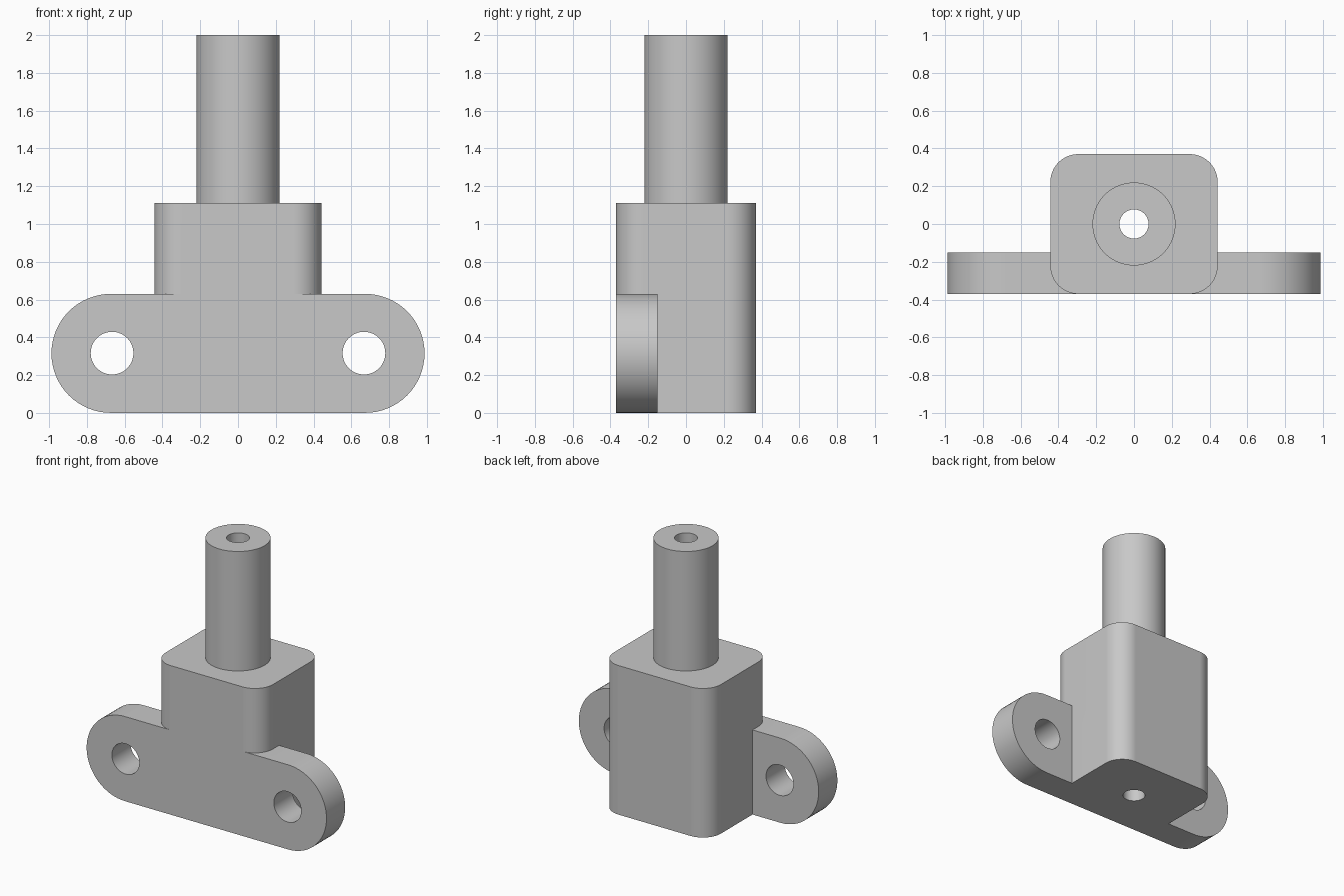
import bpy, bmesh
from math import sin, cos, pi
from mathutils import Vector

cube = bpy.data.objects.get("Cube")
if cube:
    bpy.data.objects.remove(cube, do_unlink=True)

# One plain grey for the whole casting
grey = bpy.data.materials.new("plain grey")
grey.use_nodes = True
color = (0.58, 0.58, 0.58, 1)
grey.diffuse_color = color
grey.node_tree.nodes["Principled BSDF"].inputs["Base Color"].default_value = color


def rounded_outline(half_w, half_h, radius, steps=16):
    """Rounded rectangle; becomes a slot or a circle as the radius grows."""
    points = []
    for corner, (sx, sy) in enumerate([(1, 1), (-1, 1), (-1, -1), (1, -1)]):
        for i in range(steps + 1):
            a = (corner + i / steps) * pi / 2
            p = Vector((sx * (half_w - radius) + radius * cos(a),
                        sy * (half_h - radius) + radius * sin(a)))
            if all((p - q).length > 1e-4 for q in points):
                points.append(p)
    return points


def prism(name, outline, axis, low, high, center=(0, 0)):
    """Extrude an outline along the y or z axis."""
    bm = bmesh.new()
    verts = []
    for p in outline:
        u, v = p.x + center[0], p.y + center[1]
        verts.append(bm.verts.new((u, v, low) if axis == "z" else (u, low, v)))
    face = bm.faces.new(verts)
    moved = bmesh.ops.extrude_face_region(bm, geom=[face])["geom"]
    step = Vector((0, 0, high - low)) if axis == "z" else Vector((0, high - low, 0))
    bmesh.ops.translate(bm, vec=step,
                        verts=[g for g in moved if isinstance(g, bmesh.types.BMVert)])
    bmesh.ops.recalc_face_normals(bm, faces=bm.faces)
    mesh = bpy.data.meshes.new(name)
    bm.to_mesh(mesh)
    bm.free()
    mesh.materials.append(grey)
    obj = bpy.data.objects.new(name, mesh)
    bpy.context.collection.objects.link(obj)
    return obj


def combine(target, tool, operation):
    """Apply a boolean and discard the tool."""
    tool.hide_render = True
    mod = target.modifiers.new(tool.name, "BOOLEAN")
    mod.operation = operation
    mod.solver = "EXACT"
    mod.object = tool
    bpy.context.view_layer.objects.active = target
    bpy.ops.object.modifier_apply(modifier=mod.name)
    bpy.data.objects.remove(tool, do_unlink=True)


def circle(radius):
    return rounded_outline(radius, radius, radius)


# Block, mounting flange and post fused into one bracket
bracket = prism("post_bracket", rounded_outline(0.443, 0.37, 0.148), "z", 0, 1.11)
flange = prism("flange", rounded_outline(0.988, 0.315, 0.315), "y", -0.37, -0.15, (0, 0.315))
combine(bracket, flange, "UNION")
combine(bracket, prism("post", circle(0.22), "z", 0.9, 2), "UNION")

# Bore through the post and block, bolt holes through the flange
combine(bracket, prism("bore", circle(0.077), "z", -0.2, 2.2), "DIFFERENCE")
for side in (-1, 1):
    hole = prism("bolt_hole", circle(0.113), "y", -0.6, 0.1, (side * 0.667, 0.316))
    combine(bracket, hole, "DIFFERENCE")

# Smooth rounds with crisp edges and flat faces
bpy.ops.object.select_all(action="DESELECT")
bracket.select_set(True)
bpy.context.view_layer.objects.active = bracket
bpy.ops.object.shade_smooth_by_angle(angle=pi / 6)
weighted = bracket.modifiers.new("flat_faces", "WEIGHTED_NORMAL")
weighted.keep_sharp = True
